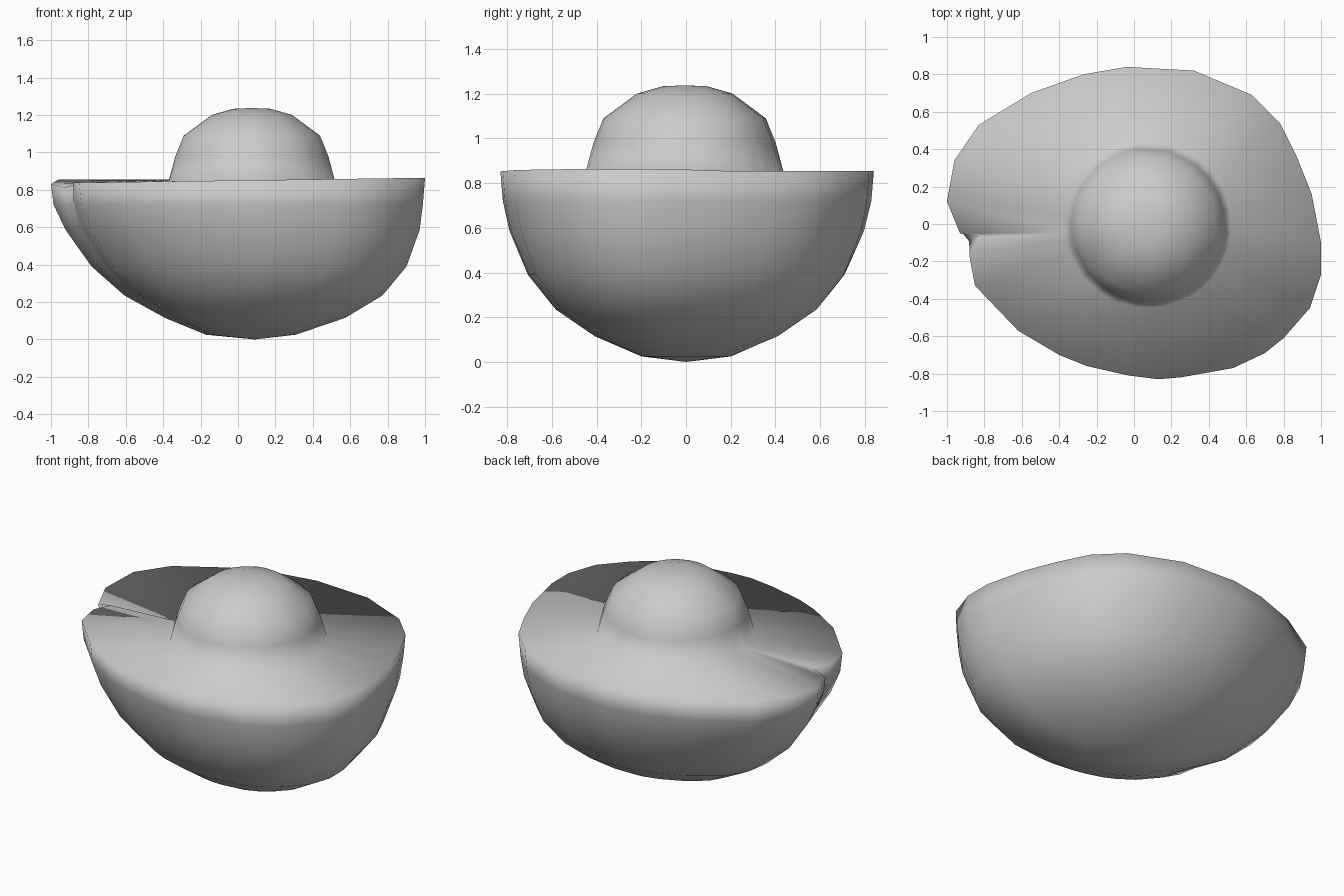
import bpy, bmesh, math

if "Cube" in bpy.data.objects:
    bpy.data.objects.remove(bpy.data.objects["Cube"])

# Egg-shaped cut outline, counter-clockwise from +x
OUTLINE = [(1, -.1), (.95, .16), (.87, .36), (.78, .54), (.63, .69), (.32, .82),
           (-.04, .84), (-.27, .8), (-.55, .7), (-.83, .53), (-.96, .34), (-1, .12),
           (-.93, -.05), (-.91, -.10), (-.88, -.17), (-.85, -.33), (-.62, -.57),
           (-.4, -.7), (-.25, -.76), (-.03, -.81), (.13, -.83), (.25, -.82),
           (.53, -.77), (.7, -.69), (.8, -.61), (.94, -.45), (1, -.27)]
NOTCH = 13              # outline point pulled inwards at the stem end
BX = .09                # lowest point of the bowl
PX, PY = .075, -.005    # pit centre


def skin_ring(scale, z, skew=0.0, notch=0.0):
    """Scaled outline; skew makes the wide end fuller than the stem end."""
    ring = []
    for i, (x, y) in enumerate(OUTLINE):
        if i == NOTCH:
            x, y = x + .08 * notch, y + .03 * notch
        s = scale + skew * (x - BX)
        ring.append((BX + (x - BX) * s, y * s, z))
    return ring


def rim_height(x, y):
    z = .855 if y > 0 else .85 + .014 * x
    return z - (.025 if x < -.9 and abs(y) < .2 else 0)


def pit_ring(r, z):
    """Circle whose points follow the outline's directions."""
    ring = []
    for x, y in OUTLINE:
        a = math.atan2(y - PY, x - PX)
        ring.append((PX + r * math.cos(a), PY + r * math.sin(a), z))
    return ring


# Skin: bowl from the underside up to the rim
rings = [skin_ring(*p) for p in [(.24, .025), (.49, .115, .045), (.70, .235, .055),
                                 (.85, .39, .045), (.95, .585, .02), (.987, .72, 0, .2)]]
rings.append([(x, y, rim_height(x, y)) for x, y, z in skin_ring(1, .85, 0, 1)])

# Flat flesh runs from the rim straight to the foot of the pit dome
rings += [pit_ring(*p) for p in [(.445, .85), (.41, .98), (.365, 1.09),
                                 (.215, 1.2), (.1, 1.233)]]

# One continuous smooth surface through all the rings
bm = bmesh.new()
loops = [[bm.verts.new(p) for p in r] for r in rings]
base, top = bm.verts.new((BX, 0, 0)), bm.verts.new((PX, PY, 1.237))
n = len(OUTLINE)
for i in range(n):
    j = (i + 1) % n
    for a, b in zip(loops, loops[1:]):
        bm.faces.new((a[i], a[j], b[j], b[i]))
    bm.faces.new((base, loops[0][j], loops[0][i]))
    bm.faces.new((top, loops[-1][i], loops[-1][j]))
for f in bm.faces:
    f.smooth = True
mesh = bpy.data.meshes.new("halved_fruit")
bm.to_mesh(mesh)
bm.free()
bpy.context.collection.objects.link(bpy.data.objects.new("halved_fruit_with_pit", mesh))
